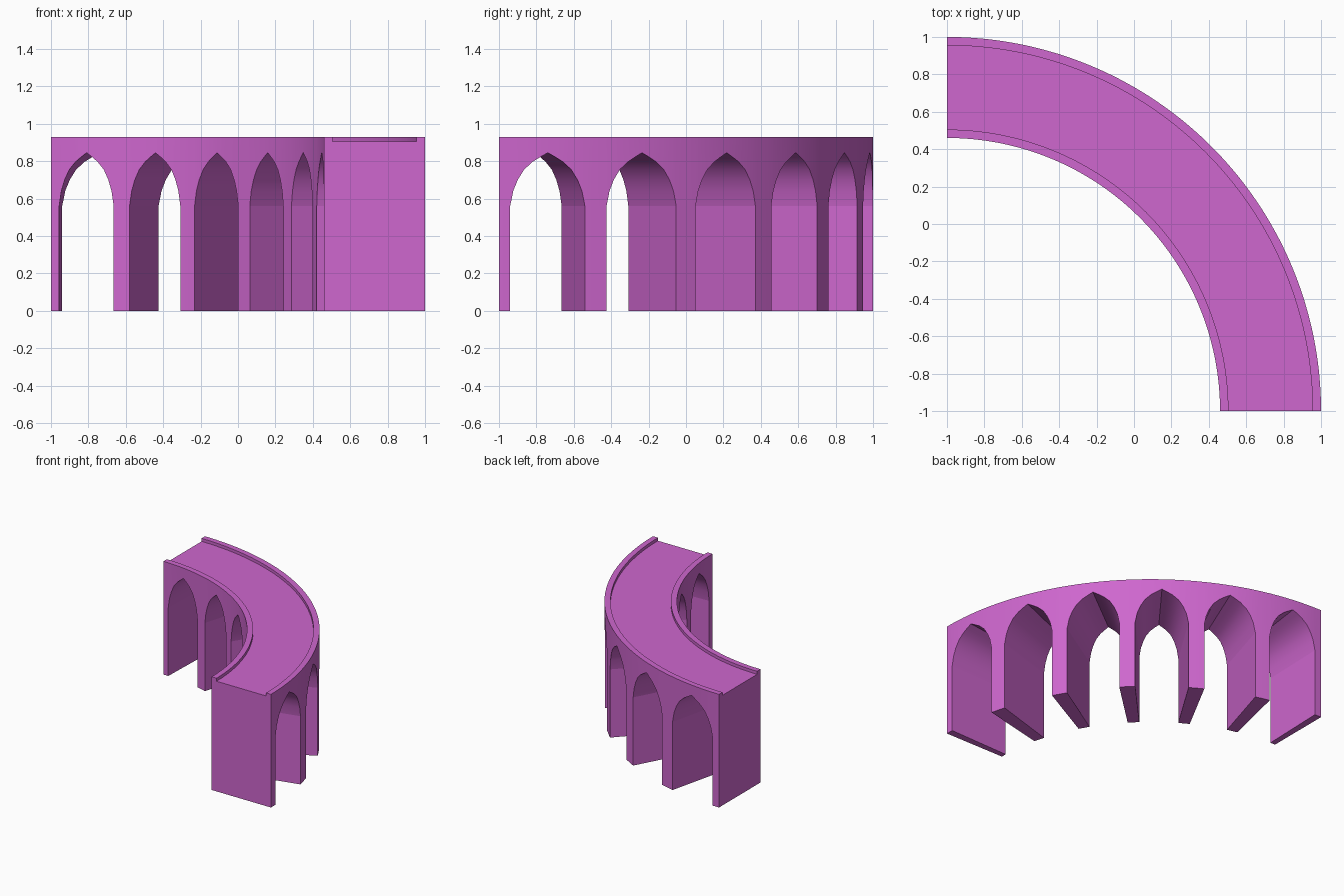
import bpy, bmesh, math

# Remove the default cube only
cube = bpy.data.objects.get("Cube")
if cube:
    bpy.data.objects.remove(cube, do_unlink=True)

CENTRE = -1.0                 # centre of the bend, in x and y
R_IN, R_OUT = 1.46, 2.0       # faces of the viaduct
RIM = 0.045                   # parapet thickness
SPRING, DECK, TOP = 0.56, 0.905, 0.93
BAYS = 6
STEP = math.pi / 2 / BAYS
HALF_PIER = 0.03              # half the angle a pier takes up

magenta = bpy.data.materials.new("magenta")
magenta.use_nodes = True
colour = (0.62, 0.135, 0.62, 1)
magenta.diffuse_color = colour
magenta.node_tree.nodes["Principled BSDF"].inputs["Base Color"].default_value = colour


def sweep(name, stations, r_in, r_out, z_top):
    """Carry a rectangular section round the bend; stations are (angle, underside z)."""
    bm = bmesh.new()
    rings = []
    for a, z in stations:
        section = [(r_in, z), (r_out, z), (r_out, z_top), (r_in, z_top)]
        rings.append([bm.verts.new((CENTRE + r * math.cos(a), CENTRE + r * math.sin(a), h))
                      for r, h in section])
    for p, q in zip(rings, rings[1:]):
        for i in range(4):
            j = (i + 1) % 4
            bm.faces.new((p[i], p[j], q[j], q[i]))
    bm.faces.new(rings[0])
    bm.faces.new(rings[-1])
    bmesh.ops.recalc_face_normals(bm, faces=bm.faces)
    mesh = bpy.data.meshes.new(name)
    bm.to_mesh(mesh)
    bm.free()
    mesh.materials.append(magenta)
    ob = bpy.data.objects.new(name, mesh)
    bpy.context.collection.objects.link(ob)
    bpy.ops.object.select_all(action='DESELECT')
    ob.select_set(True)
    bpy.context.view_layer.objects.active = ob
    bpy.ops.object.shade_smooth_by_angle(angle=math.radians(35))
    return ob


# Piers, with half piers at both ends
for i in range(BAYS + 1):
    start = max(i * STEP - HALF_PIER, 0)
    end = min(i * STEP + HALF_PIER, math.pi / 2)
    sweep(f"pier_{i + 1}", [(start, 0), ((start + end) / 2, 0), (end, 0)],
          R_IN, R_OUT, SPRING)

# Pointed arch: share of the half span and height of each point
half_arch = [(0, SPRING), (0.08, 0.64), (0.2, 0.70), (0.37, 0.755),
             (0.6, 0.797), (0.8, 0.822), (1, 0.845)]
arch = half_arch + [(2 - t, z) for t, z in reversed(half_arch[:-1])]

# Arcade carrying the deck
half_span = STEP / 2 - HALF_PIER
stations = [(0, SPRING)]
for i in range(BAYS):
    stations += [(i * STEP + HALF_PIER + t * half_span, z) for t, z in arch]
    stations.append(((i + 1) * STEP, SPRING))
sweep("arcade_deck", stations, R_IN, R_OUT, DECK)

# Parapets along both edges of the deck
rim_path = [(a, DECK) for a, z in stations]
sweep("inner_parapet", rim_path, R_IN, R_IN + RIM, TOP)
sweep("outer_parapet", rim_path, R_OUT - RIM, R_OUT, TOP)
